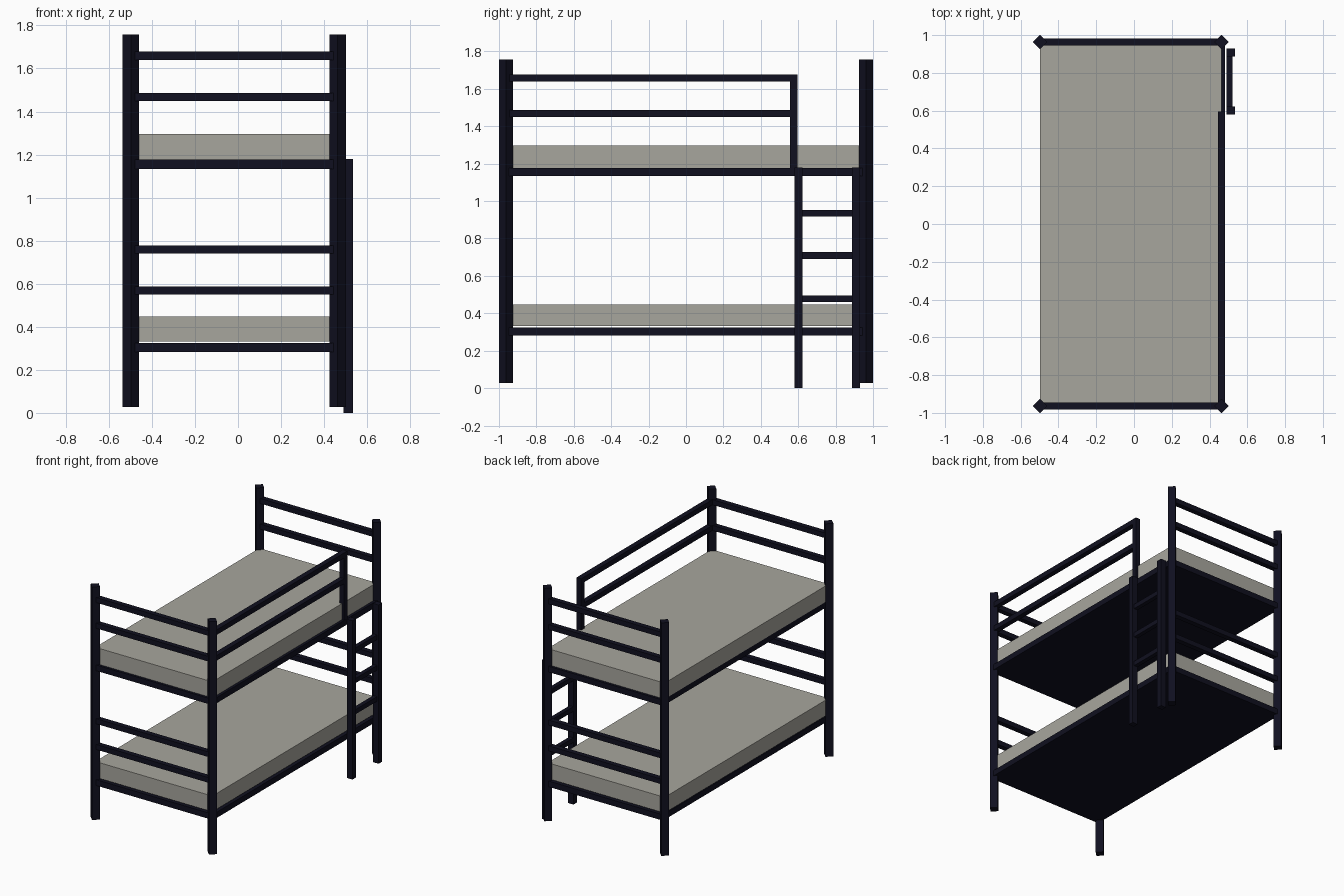
import bpy, bmesh, math
from mathutils import Matrix

if "Cube" in bpy.data.objects:
    bpy.data.objects.remove(bpy.data.objects["Cube"])


def material(name, rgb):
    m = bpy.data.materials.new(name)
    m.diffuse_color = (*rgb, 1)
    m.use_nodes = True
    m.node_tree.nodes["Principled BSDF"].inputs["Base Color"].default_value = m.diffuse_color
    return m


NAVY = material("dark_navy_frame", (0.005, 0.005, 0.014))
GREY = material("warm_grey_mattress", (0.39, 0.38, 0.34))

XL, XR, YE = -0.498, 0.463, 0.963      # post centre lines
T = 0.019                              # half thickness of rails


def box(name, x, y, z, mat=NAVY, turn=0):
    """Box from (min, max) ranges, optionally turned about its vertical axis."""
    size = [b - a for a, b in (x, y, z)]
    mid = [(a + b) / 2 for a, b in (x, y, z)]
    bm = bmesh.new()
    bmesh.ops.create_cube(bm, size=1)
    bmesh.ops.scale(bm, vec=size, verts=bm.verts)
    bmesh.ops.rotate(bm, cent=(0, 0, 0), verts=bm.verts,
                     matrix=Matrix.Rotation(math.radians(turn), 3, 'Z'))
    me = bpy.data.meshes.new(name)
    bm.to_mesh(me)
    bm.free()
    me.materials.append(mat)
    ob = bpy.data.objects.new(name, me)
    ob.location = mid
    bpy.context.collection.objects.link(ob)
    return ob


def around(c, h):
    return (c - h, c + h)


# corner posts: square bars turned 45 degrees
h = 0.038 / math.sqrt(2)
for x, sx in ((XL, "left"), (XR, "right")):
    for y, sy in ((-YE, "front"), (YE, "back")):
        box(f"{sy}_{sx}_post", around(x, h), around(y, h), (0.027, 1.757), turn=45)

# bed bases, their edge rails and mattresses
for level, z0, m0, m1 in (("lower", 0.282, 0.331, 0.448), ("upper", 1.134, 1.177, 1.296)):
    z = (z0, z0 + 0.043)
    box(f"{level}_base", (XL, XR), (-YE, YE), z)
    box(f"{level}_side_rail", around(XR, T + 0.001), (-YE, YE), z)
    for s, side in ((-1, "front"), (1, "back")):
        box(f"{level}_{side}_base_rail", (XL, XR), around(s * YE, T), z)
    box(f"{level}_mattress", (XL, XR), (-YE, YE), (m0, m1), GREY)

# headboard and footboard rails
for s, side in ((-1, "front"), (1, "back")):
    for z in (0.568, 0.759, 1.468, 1.659):
        box(f"{side}_end_rail", (XL, XR), around(s * YE, T), around(z, T))

# guard rails on the open side, with their upright
for z in (1.468, 1.659):
    box("guard_rail", around(XR, T), (-YE, 0.595), around(z, T))
box("guard_upright", around(XR, T), (0.557, 0.595), (1.14, 1.678))

# ladder
for y in (0.601, 0.908):
    box("ladder_stile", (0.489, 0.534), around(y, 0.021), (0, 1.179))
for z in (0.478, 0.709, 0.936):
    box("ladder_rung", (0.490, 0.521), (0.601, 0.908), around(z, 0.0175))
